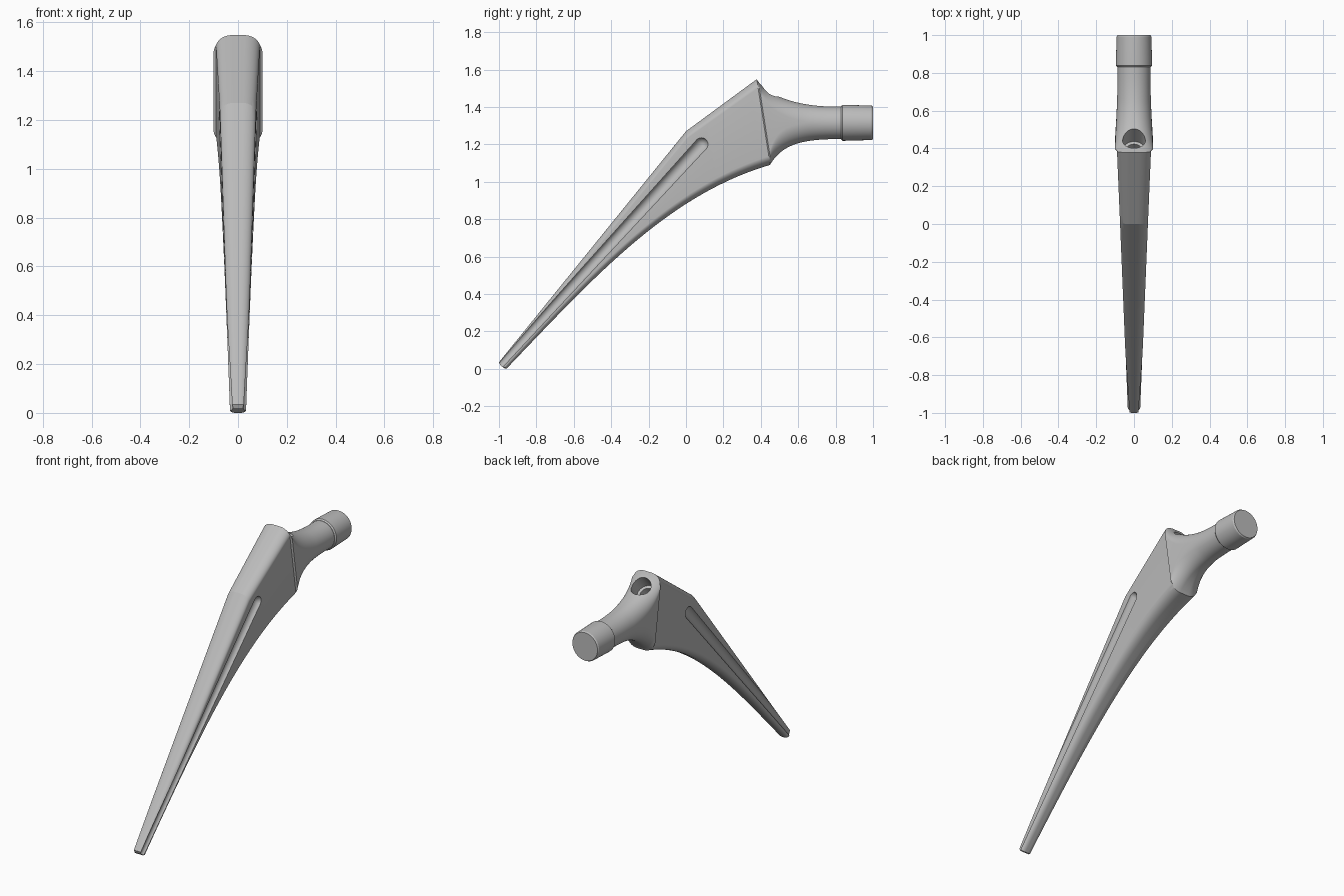
import bpy, bmesh, math
from mathutils import Vector
from mathutils.geometry import interpolate_bezier

cube = bpy.data.objects.get("Cube")
if cube:
    bpy.data.objects.remove(cube)

metal = bpy.data.materials.new("brushed grey metal")
metal.use_nodes = True
grey = (0.5, 0.5, 0.5, 1)
metal.diffuse_color = grey
metal.node_tree.nodes["Principled BSDF"].inputs["Base Color"].default_value = grey


def lerp(a, b, t):
    return a + (b - a) * t


def skin(name, rings):
    """Closed solid through a row of rings, capped at both ends."""
    bm = bmesh.new()
    loops = [[bm.verts.new(p) for p in ring] for ring in rings]
    n = len(loops[0])
    for a, b in zip(loops, loops[1:]):
        for i in range(n):
            j = (i + 1) % n
            bm.faces.new((a[i], a[j], b[j], b[i]))
    bm.faces.new(loops[0])
    bm.faces.new(loops[-1])
    bmesh.ops.recalc_face_normals(bm, faces=bm.faces)
    mesh = bpy.data.meshes.new(name)
    bm.to_mesh(mesh)
    bm.free()
    mesh.materials.append(metal)
    obj = bpy.data.objects.new(name, mesh)
    bpy.context.collection.objects.link(obj)
    return obj


def section(top, bottom, w, rx, rz, steps=20):
    """Rounded cross-section between a top and a bottom (y, z) point."""
    top, bottom = Vector((0, *top)), Vector((0, *bottom))
    mid, h = (top + bottom) / 2, (top - bottom).length / 2
    up, side = (top - bottom).normalized(), Vector((1, 0, 0))
    ring = []
    for q, (sx, sz) in enumerate(((1, 1), (-1, 1), (-1, -1), (1, -1))):
        for k in range(steps):
            a = (q + (k + 0.5) / steps) * math.pi / 2
            ring.append(mid + side * (sx * (w - rx) + rx * math.cos(a))
                        + up * (sz * (h - rz) + rz * math.sin(a)))
    return ring


def lathe(name, profile, origin, axis, steps=48):
    """Solid of revolution: profile of (radius, distance along axis)."""
    turn = axis.to_track_quat('Z', 'Y')
    rings = []
    for r, d in profile:
        rings.append([origin + turn @ Vector((r * math.cos(a), r * math.sin(a), d))
                      for a in (math.tau * i / steps for i in range(steps))])
    return skin(name, rings)


def curve(points, count):
    return interpolate_bezier(*[Vector((*p, 0)) for p in points], count)


def smooth(obj):
    bpy.ops.object.select_all(action='DESELECT')
    obj.select_set(True)
    bpy.context.view_layer.objects.active = obj
    bpy.ops.object.shade_smooth_by_angle(angle=math.radians(13))


# Tapered stem: straight upper edge with a bend, curved lower edge
tip, bend, shoulder = Vector((-1, 0.035)), Vector((0, 1.27)), Vector((0.378, 1.548))
COUNT, BEND = 41, 0.75
lower = curve([(-0.96, 0), (-0.5, 0.48), (-0.1, 0.93), (0.45, 1.09)], COUNT)
rings = [section((-0.994, 0.02), (-0.972, 0.003), 0.029, 0.012, 0.008)]
for i, low in enumerate(lower):
    t = i / (COUNT - 1)
    if t <= BEND:
        top, w = tip.lerp(bend, t / BEND), lerp(0.033, 0.074, t / BEND)
    else:
        f = (t - BEND) / (1 - BEND)
        top, w = bend.lerp(shoulder, f), lerp(0.074, 0.09, f)
    h = (top - low.xy).length / 2
    rings.append(section(top, low.xy, w, 0.75 * w, min(0.55 * w, 0.6 * h)))

# Neck: flares out of the shoulder and blends to a round shaft
upper = curve([(0.387, 1.535), (0.44, 1.46), (0.6, 1.40), (0.8, 1.402)], 25)
under = curve([(0.455, 1.1), (0.52, 1.2), (0.62, 1.226), (0.8, 1.228)], 25)
for i, (top, low) in enumerate(zip(upper, under)):
    t = i / 24
    e = t * t * (3 - 2 * t)
    w, h = lerp(0.1, 0.087, e), (top - low).length / 2
    e = min(1, 1.4 * t)
    rings.append(section(top.xy, low.xy, w, w * lerp(0.75, 1, e),
                         lerp(0.06, h, e)))
rings.append(section((0.85, 1.402), (0.85, 1.228), 0.087, 0.087, 0.087))
stem = skin("stem_and_neck", rings)

# Collar at the end of the neck
collar = lathe("end_collar",
               [(0.089, 0), (0.096, 0.008), (0.096, 0.02), (0.092, 0.162), (0.087, 0.17)],
               Vector((0, 0.83, 1.315)), Vector((0, 1, 0)), 64)

# Cutters: a long tapering groove on each side and a stepped shoulder hole
cutters = []
for side, label in ((1, "left"), (-1, "right")):
    start = Vector((side * 0.088, 0.082, 1.2))
    end = Vector((side * 0.043, -1.0, 0.015))
    r = 0.037
    cap = [(r * math.cos(a), -r * math.sin(a))
           for a in (math.radians(85 - 8.5 * k) for k in range(11))]
    cutters.append(lathe(label + "_groove_cutter",
                         cap + [(0.022, (end - start).length)], start, end - start))
cutters.append(lathe("hole_cutter",
                     [(0.06, -0.2), (0.06, 0.1), (0.042, 0.1), (0.042, 0.2), (0.01, 0.22)],
                     Vector((0, 0.452, 1.485)), Vector((0, -0.62, -0.78))))
bpy.context.view_layer.objects.active = stem
for cutter in cutters:
    mod = stem.modifiers.new(cutter.name, 'BOOLEAN')
    mod.operation, mod.solver, mod.object = 'DIFFERENCE', 'EXACT', cutter
    cutter.hide_render = True
    bpy.ops.object.modifier_apply(modifier=mod.name)
    bpy.data.objects.remove(cutter)

for part in (stem, collar):
    smooth(part)
